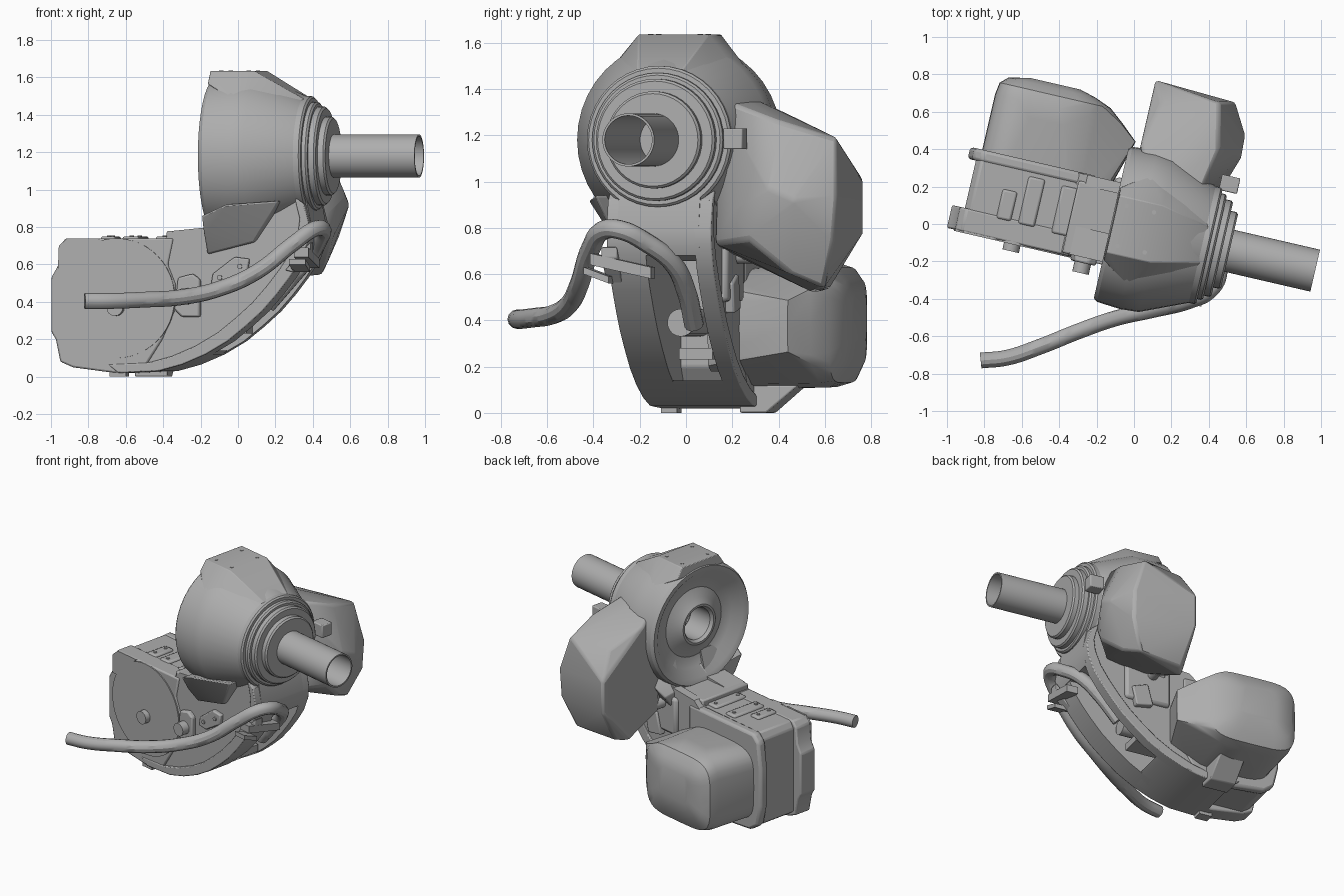
import bpy, bmesh, math
from mathutils import Matrix, Vector

cube = bpy.data.objects.get("Cube")
if cube:
    bpy.data.objects.remove(cube, do_unlink=True)

grey = bpy.data.materials.new("plain grey")
grey.use_nodes = True
grey.diffuse_color = (0.42, 0.42, 0.42, 1)
grey.node_tree.nodes["Principled BSDF"].inputs["Base Color"].default_value = grey.diffuse_color

TURN = Matrix.Rotation(math.radians(-13), 4, 'Z')   # the whole joint is turned about z
AXLE_V, AXLE_Z = -0.025, 1.18
parts = []


def finish(name, bm, bevel=0.0):
    bmesh.ops.recalc_face_normals(bm, faces=bm.faces)
    mesh = bpy.data.meshes.new(name)
    bm.to_mesh(mesh)
    bm.free()
    mesh.materials.append(grey)
    obj = bpy.data.objects.new(name, mesh)
    bpy.context.collection.objects.link(obj)
    obj.matrix_world = TURN
    if bevel:
        mod = obj.modifiers.new("bevel", 'BEVEL')
        mod.width, mod.segments, mod.limit_method = bevel, 2, 'ANGLE'
    parts.append(obj)


def prism(name, outline, v0, v1, bevel=0.0):
    """Extrude a (u, z) outline from v0 to v1."""
    bm = bmesh.new()
    a = [bm.verts.new((u, v0, z)) for u, z in outline]
    b = [bm.verts.new((u, v1, z)) for u, z in outline]
    bm.faces.new(a)
    bm.faces.new(b[::-1])
    for i in range(len(a)):
        j = (i + 1) % len(a)
        bm.faces.new((a[i], b[i], b[j], a[j]))
    finish(name, bm, bevel)


def box(name, u0, u1, v0, v1, z0, z1, bevel=0.0):
    prism(name, [(u0, z0), (u1, z0), (u1, z1), (u0, z1)], v0, v1, bevel)


def hull(name, points, bevel=0.0):
    bm = bmesh.new()
    for p in points:
        bm.verts.new(p)
    bmesh.ops.convex_hull(bm, input=bm.verts)
    loose = [v for v in bm.verts if not v.link_faces]
    bmesh.ops.delete(bm, geom=loose, context='VERTS')
    bmesh.ops.dissolve_limit(bm, angle_limit=0.02, verts=bm.verts, edges=bm.edges)
    finish(name, bm, bevel)


def lathe(name, profile, centre, axis='u', sides=40):
    """Turn a closed (distance, radius) loop round an axis along u, v or z."""
    bm = bmesh.new()
    rings = []
    for i in range(sides):
        t = 2 * math.pi * i / sides
        ring = []
        for d, r in profile:
            a, b = r * math.cos(t), r * math.sin(t)
            p = {'u': (d, a, b), 'v': (a, d, b), 'z': (a, b, d)}[axis]
            ring.append(bm.verts.new(Vector(p) + Vector(centre)))
        rings.append(ring)
    n = len(profile)
    for i in range(sides):
        r, s = rings[i], rings[(i + 1) % sides]
        for k in range(n):
            m = (k + 1) % n
            bm.faces.new((r[k], r[m], s[m], s[k]))
    bmesh.ops.remove_doubles(bm, verts=bm.verts, dist=0.0002)
    finish(name, bm)


def disc(name, d0, d1, radius, centre, axis, sides=40):
    lathe(name, [(d0, 0), (d0, radius), (d1, radius), (d1, 0)], centre, axis, sides)


def tube(name, points, radius):
    data = bpy.data.curves.new(name, 'CURVE')
    data.dimensions = '3D'
    data.bevel_depth, data.bevel_resolution, data.use_fill_caps = radius, 4, True
    data.resolution_u = 6
    spline = data.splines.new('BEZIER')
    spline.bezier_points.add(len(points) - 1)
    for bp, p in zip(spline.bezier_points, points):
        bp.co = p
        bp.handle_left_type = bp.handle_right_type = 'AUTO'
    obj = bpy.data.objects.new(name, data)
    bpy.context.collection.objects.link(obj)
    data.materials.append(grey)
    bpy.ops.object.select_all(action='DESELECT')
    obj.select_set(True)
    bpy.context.view_layer.objects.active = obj
    bpy.ops.object.convert(target='MESH')
    parts.append(bpy.context.view_layer.objects.active)


# Upper housing: dished drum, collars and hollow pipe on one axle
axle = (0, AXLE_V, AXLE_Z)
lathe("drum_housing", [(-.12, .41), (-.1, .425), (.03, .435), (.13, .428), (.38, .32),
      (.38, .11), (-.08, .11), (-.1, .125), (-.1, .14), (-.07, .18), (-.045, .24), (-.06, .31), (-.11, .37)], axle)
for i, (u, r) in enumerate([(.42, .32), (.45, .29), (.49, .264), (.53, .21)]):
    lathe("collar_%d" % i, [(.34, .11), (.34, r), (u - .01, r), (u, r - .01), (u, .11)], axle)
lathe("pipe", [(.1, .115), (1.0, .115), (1.0, .105), (.1, .105)], axle)
disc("pipe_plug", .3, .32, .11, axle, 'u')

# Flat cap on the drum and its bolts
hull("drum_cap", [(u, AXLE_V + s * v, z) for s in (-1, 1) for u, v, z in
     [(-.11, .155, 1.635), (.13, .155, 1.635), (-.115, .2, 1.565), (.03, .3, 1.49), (.13, .28, 1.48),
      (.39, .1, 1.485), (.36, .2, 1.4)]], .004)
for u in (-.06, .09):
    for s in (-1, 1):
        disc("cap_bolt", 1.63, 1.638, .012, (u, AXLE_V + s * .11, 0), 'z', 10)

# Chin under the drum
hull("drum_chin", [(u, AXLE_V + s * v, z) for s in (-1, 1) for u, v, z in
     [(-.11, .23, .655), (-.11, .31, .76), (.03, .4, .92), (.15, .24, .72), (.3, .31, .94)]]
     + [(-.11, -.39, .86)], .01)

# Rear upper motor cover
hull("upper_motor_cover",
     [(-.06, v, z) for v, z in [(.42, 1.3), (.775, 1.0), (.775, .78), (.55, .52), (.3, .65)]]
     + [(0, .67, 1.18), (-.02, .63, .535), (.06, .16, 1.43), (.06, .15, .72), (.3, .22, 1.36), (.3, .2, .73)]
     + [(.48, .48, .97), (.475, .59, .92), (.38, .755, .94), (.3, .735, 1.19), (.35, .5, 1.26),
        (.3, .68, .54), (.38, .74, .74), (.36, .55, .6), (.44, .38, .75), (.42, .3, .87)], .016)
box("collar_clip", .4, .5, .28, .365, 1.14, 1.23, .006)

# Curved arm: two side walls joined by a floor and a neck, leaving a window
ARC = [(-.6, .02), (-.38, .03), (-.25, .065), (-.12, .12), (0, .19), (.1, .27), (.19, .35), (.27, .44),
       (.34, .53), (.4, .62), (.44, .72), (.45, .8), (.42, .92)]
plate = ARC + [(.3, .97), (-.05, .97), (-.1, .8), (-.3, .78), (-.5, .6)]
rim = ARC + [(u - .055, z + .045) for u, z in reversed(ARC)]
prism("front_arm_wall", plate, -.235, -.08)
prism("rear_arm_wall", plate, .14, .2)
prism("front_arm_rim", rim, -.25, -.2, .006)
prism("rear_arm_rim", rim, .16, .215, .006)
prism("arm_floor", [p for p in ARC if p[1] < .13] + [(-.09, .14), (-.6, .14)], -.2, .16)
prism("arm_neck", [(.425, .68), (.44, .72), (.45, .8), (.42, .95), (0, .95), (.1, .68)], -.2, .16)
disc("inner_roller", -.3, .1, .06, (0, .0, .39), 'u', 20)
box("inner_shelf", -.3, .05, -.02, .13, .23, .28)
box("rear_side_block", -.15, .17, .14, .225, .48, .74, .02)

# Lower gearbox with end frames
LEFT = [(-.89, .74), (-.925, .7), (-.935, .59), (-.97, .53), (-.97, .24), (-.945, .2),
        (-.92, .08), (-.85, .05), (-.62, .02)]
END = [(-.3, .74)] + LEFT + [(-.45, .06), (-.36, .2), (-.29, .36), (-.29, .5), (-.33, .6)]
REAR = [(-.25, .74), (-.87, .74), (-.92, .69), (-.945, .5), (-.945, .25), (-.91, .1), (-.84, .05),
        (-.6, .03), (-.35, .05), (-.25, .2)]
prism("gearbox", [(max(u, -.9), min(max(z, .06), .735)) for u, z in REAR], -.23, .16, .01)
prism("gearbox_front_frame", END, -.245, -.12, .01)
prism("gearbox_rear_strap", REAR, .14, .205, .018)
box("gearbox_bridge", -.34, -.08, -.235, .16, .7, .78, .01)
disc("front_disc", -.252, -.2, .32, (-.61, 0, .42), 'v', 48)
disc("front_boss", -.29, -.2, .045, (-.61, 0, .37), 'v', 16)
prism("upper_front_trim", [(-.93, .57), (-.88, .57), (-.7, .74), (-.88, .74), (-.925, .7)], -.252, -.24)

# Raised pads and bolts on the gearbox top
for u, v, w, h in [(-.685, -.055, .04, .08), (-.56, -.007, .045, .13), (-.376, -.015, .045, .13)]:
    box("top_pad", u - w, u + w, v - h, v + h, .72, .75, .012)
    for s in (-1, 1):
        disc("pad_bolt", .745, .755, .012, (u, v + s * (h - .035), 0), 'z', 10)

# Lower motor cover: rounded sections wrapped in one skin, narrowing towards the arm
points = []
for v, u0, u1, z0, z1 in [(.05, -.88, -.2, .1, .61), (.43, -.88, -.09, .11, .65), (.51, -.88, -.18, .11, .655),
                          (.575, -.87, -.26, .13, .63), (.612, -.83, -.35, .2, .58), (.636, -.72, -.44, .3, .52)]:
    for i in range(32):
        t = 2 * math.pi * i / 32
        c, s = math.cos(t), math.sin(t)
        a = math.copysign(abs(c) ** .45, c)
        b = math.copysign(abs(s) ** .45, s)
        u = (u0 + u1) / 2 + a * (u1 - u0) / 2
        z = (z0 + z1) / 2 + b * (z1 - z0) / 2
        slope = .5 * max(0, u + .42)
        points.append((u, v, max(min(z, .65 - slope), .1 + slope)))
hull("lower_motor_cover", points)

# Feet and brace below
hull("motor_foot", [(u, v, z) for u in (-.6, -.42) for v, z in [(.14, 0), (.26, 0), (.4, .12), (.14, .12)]], .008)
box("front_foot", -.65, -.56, -.24, -.17, 0, .06)

# Plates and bosses on the arm sides
prism("front_lug", [(-.29, .36), (-.25, .32), (-.15, .32), (-.15, .52), (-.19, .55), (-.27, .53)], -.265, -.22, .01)
disc("lug_boss", -.32, -.2, .045, (-.22, 0, .43), 'v', 16)
PAD = [(-.09, .49), (-.02, .48), (.11, .56), (.12, .63), (.04, .64), (-.08, .55)]
prism("front_pad", PAD, -.262, -.22, .008)
for u, z in [(-.04, .53), (.07, .59)]:
    disc("front_pad_bolt", -.27, -.25, .014, (u, 0, z), 'v', 10)
prism("rear_pad", [(-.02, .45), (.1, .43), (.13, .56), (.02, .6)], .19, .24, .008)
disc("rear_plug", .18, .3, .035, (-.02, 0, .68), 'v', 14)

# Cable, with its bracket on the arm
tube("cable", [(-.82, -.73, .405), (-.68, -.715, .405), (-.5, -.655, .412), (-.3, -.575, .425), (-.1, -.505, .47),
               (.1, -.46, .56), (.3, -.41, .715), (.41, -.355, .79), (.455, -.28, .79), (.44, -.17, .735),
               (.39, -.06, .65), (.29, .0, .53), (.16, .035, .38)], .042)
prism("cable_bracket", [(.32, .57), (.36, .56), (.46, .67), (.46, .72)], -.27, -.2, .006)
hull("cable_clip", [(u, v, z + d) for u in (.36, .45) for d in (0, .03) for v, z in [(-.35, .6), (-.24, .56)]])
hull("bracket_bar", [(u, v, z + d) for u in (.38, .46) for d in (0, .05) for v, z in [(-.32, .64), (-.05, .58)]])

# Smooth round surfaces, keep edges crisp
bpy.ops.object.select_all(action='DESELECT')
for obj in parts:
    obj.select_set(True)
bpy.context.view_layer.objects.active = parts[0]
bpy.ops.object.shade_smooth_by_angle(angle=math.radians(30))
